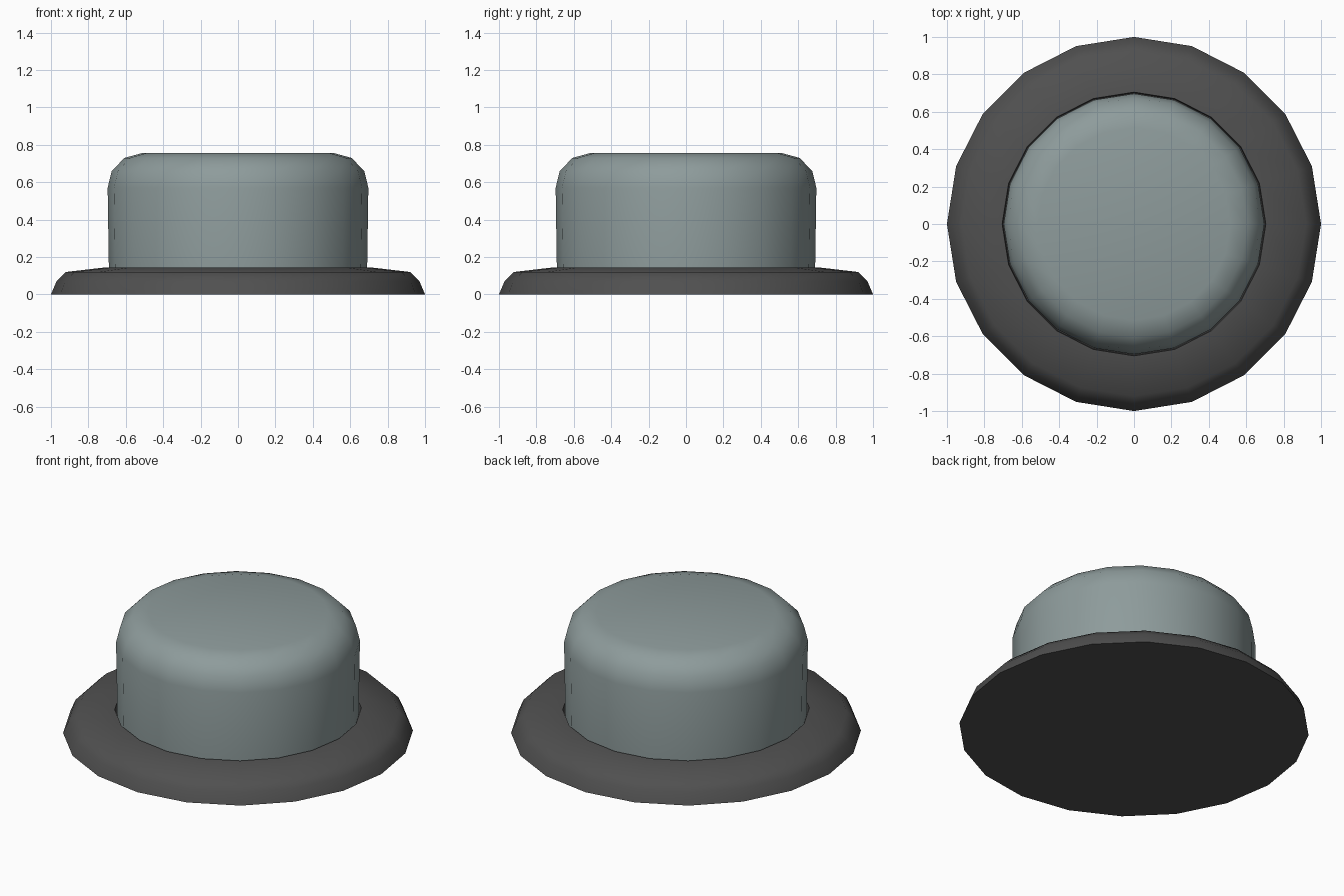
import bpy, bmesh, math

if "Cube" in bpy.data.objects:
    bpy.data.objects.remove(bpy.data.objects["Cube"])

SIDES = 20


def lathe(name, profile, colour):
    """Closed solid of revolution; profile runs from bottom edge to top centre cap."""
    bm = bmesh.new()
    rings = []
    for r, z in profile:
        rings.append([bm.verts.new((r * math.cos(2 * math.pi * i / SIDES),
                                    r * math.sin(2 * math.pi * i / SIDES), z))
                      for i in range(SIDES)])
    for a, b in zip(rings, rings[1:]):
        for i in range(SIDES):
            j = (i + 1) % SIDES
            bm.faces.new((a[i], a[j], b[j], b[i]))
    bm.faces.new(rings[0][::-1])
    bm.faces.new(rings[-1])
    bmesh.ops.recalc_face_normals(bm, faces=bm.faces)
    mesh = bpy.data.meshes.new(name)
    bm.to_mesh(mesh)
    bm.free()
    ob = bpy.data.objects.new(name, mesh)
    bpy.context.collection.objects.link(ob)
    mat = bpy.data.materials.new(name + "_colour")
    mat.diffuse_color = (*colour, 1)
    mat.use_nodes = True
    mat.node_tree.nodes["Principled BSDF"].inputs["Base Color"].default_value = mat.diffuse_color
    mesh.materials.append(mat)
    bpy.ops.object.select_all(action='DESELECT')
    ob.select_set(True)
    bpy.context.view_layer.objects.active = ob
    bpy.ops.object.shade_smooth_by_angle(angle=math.radians(40))
    return ob


# Dark flange with a shallow socket for the button
lathe("base_flange", [(1.0, 0), (0.97, 0.07), (0.92, 0.12), (0.705, 0.145),
                      (0.70, 0.10)], (0.08, 0.08, 0.08))

# Rounded push button
lathe("button_cap", [(0.69, 0.10), (0.697, 0.57), (0.675, 0.66),
                     (0.607, 0.73), (0.515, 0.755)], (0.27, 0.33, 0.33))
